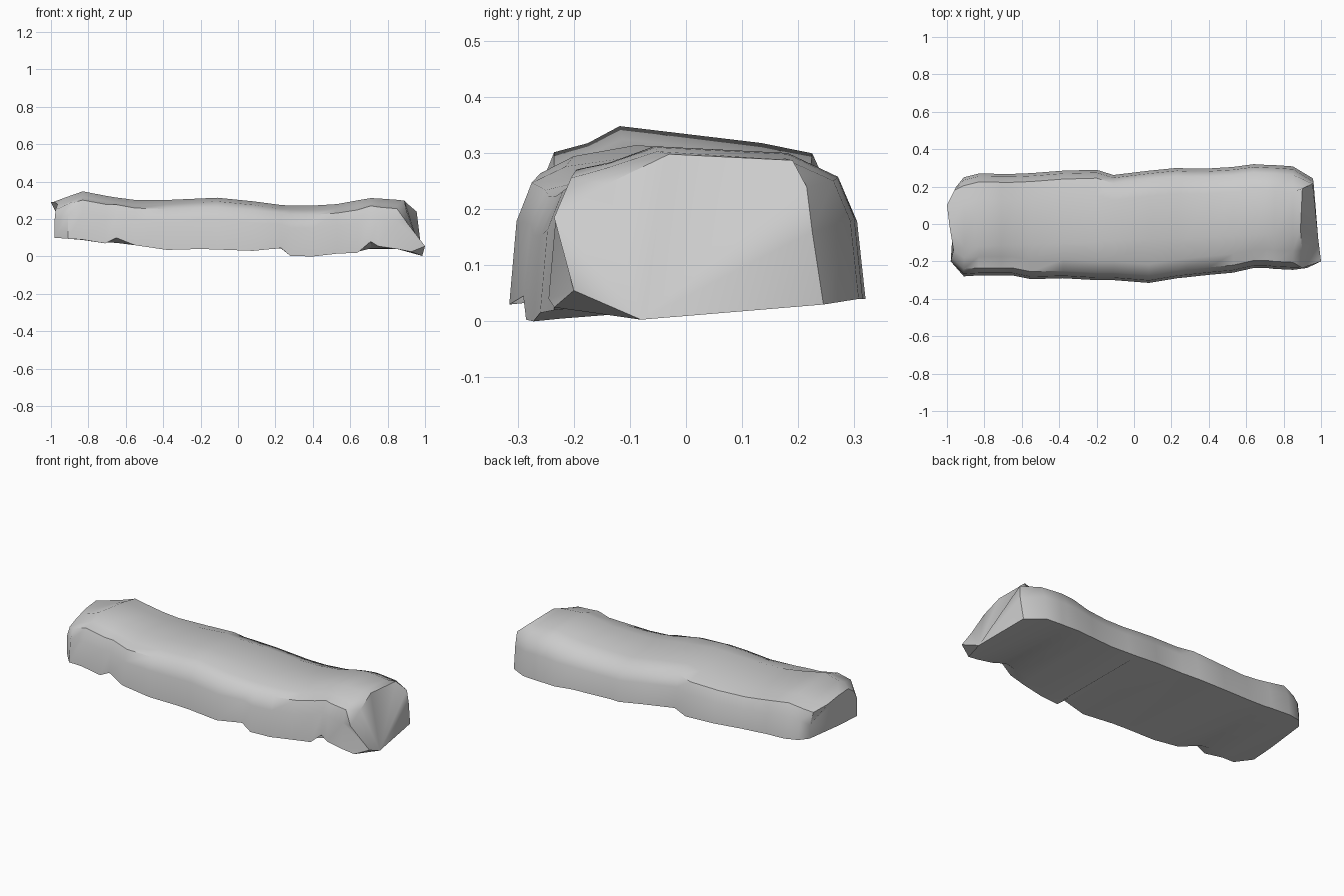
import bpy, bmesh

# Stations along the rock: x, front y, back y, top z, front bottom z, back bottom z
STATIONS = [
    (-0.91, -0.28, 0.25, 0.32, 0.095, 0.11),
    (-0.83, -0.275, 0.27, 0.348, 0.09, 0.105),
    (-0.71, -0.275, 0.268, 0.325, 0.07, 0.10),
    (-0.65, -0.275, 0.268, 0.315, 0.10, 0.095),
    (-0.55, -0.295, 0.272, 0.302, 0.06, 0.09),
    (-0.38, -0.29, 0.285, 0.302, 0.035, 0.08),
    (-0.20, -0.30, 0.29, 0.31, 0.04, 0.075),
    (-0.11, -0.30, 0.262, 0.314, 0.037, 0.09),
    (0.08, -0.315, 0.285, 0.295, 0.03, 0.07),
    (0.23, -0.29, 0.30, 0.275, 0.045, 0.05),
    (0.28, -0.285, 0.297, 0.272, 0.003, 0.05),
    (0.40, -0.272, 0.297, 0.272, 0.0, 0.045),
    (0.53, -0.26, 0.305, 0.28, 0.015, 0.045),
    (0.64, -0.235, 0.32, 0.30, 0.02, 0.04),
    (0.71, -0.235, 0.316, 0.312, 0.08, 0.04),
    (0.75, -0.24, 0.315, 0.31, 0.055, 0.04),
    (0.85, -0.245, 0.308, 0.303, 0.04, 0.04),
]

# Sloping end faces, same point order as a section
LEFT_END = [
    (-0.98, -0.20, 0.10), (-0.98, -0.20, 0.20), (-0.975, -0.18, 0.25),
    (-0.965, -0.14, 0.28), (-0.985, -0.02, 0.292), (-1.0, 0.10, 0.29),
    (-0.96, 0.18, 0.26), (-0.95, 0.20, 0.19), (-0.95, 0.20, 0.11),
    (-0.97, -0.05, 0.10),
]
RIGHT_END = [
    (0.925, -0.235, 0.025), (1.0, -0.20, 0.055), (0.90, -0.235, 0.185),
    (0.90, -0.14, 0.245), (0.89, -0.03, 0.298), (0.90, 0.19, 0.287),
    (0.955, 0.215, 0.24), (0.96, 0.225, 0.16), (0.955, 0.245, 0.03),
    (0.985, -0.08, 0.003),
]


def section(x, y0, y1, top, zf, zb):
    hf, hb = top - zf, top - zb
    drop = 0.012 + max(0, -x) * 0.022            # back slopes more to the left
    base = min(zf, 0.038 + 0.085 * max(0, -0.3 - x)) + 0.005
    return [
        (x, y0, zf), (x, y0 + 0.013, zf + 0.56 * hf),
        (x, y0 + 0.04, top - 0.2 * hf + 0.005), (x, y0 + 0.10, top - 0.018 - 0.015 * abs(x)),
        (x, -0.085 + 0.04 * x, top), (x, y1 - 0.135, top - drop),
        (x, y1 - 0.045, zb + 0.80 * hb), (x, y1 - 0.015, zb + 0.53 * hb),
        (x, y1, zb), (x, y0 + 0.05, base),
    ]


# Loft the rock body, then close both ends
bm = bmesh.new()
rings = [LEFT_END] + [section(*s) for s in STATIONS] + [RIGHT_END]
rings = [[bm.verts.new(p) for p in r] for r in rings]
n = len(rings[0])
for a, b in zip(rings, rings[1:]):
    for i in range(n):
        j = (i + 1) % n
        bm.faces.new((a[i], b[i], b[j], a[j]))
bm.faces.new(rings[0])
end = rings[-1]
for i in range(n - 2):
    bm.faces.new((end[i], end[-1], end[i + 1]))
bmesh.ops.recalc_face_normals(bm, faces=bm.faces)

mesh = bpy.data.meshes.new("rock_ledge")
bm.to_mesh(mesh)
bm.free()
rock = bpy.data.objects.new("rock_ledge", mesh)
bpy.context.collection.objects.link(rock)

# Smooth weathered surface with sharp breaks
bpy.context.view_layer.objects.active = rock
rock.select_set(True)
bpy.ops.object.shade_smooth_by_angle(angle=0.8)
